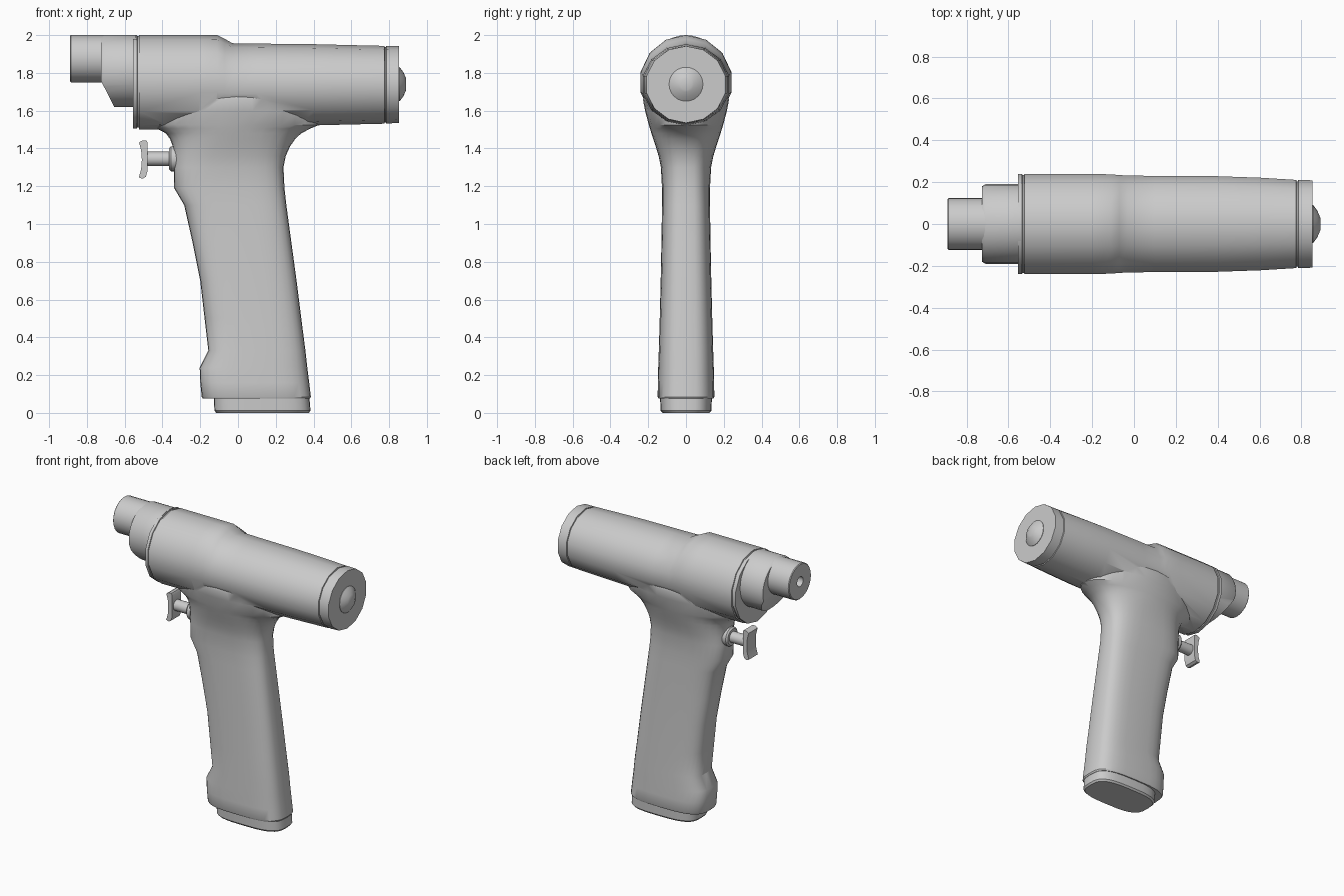
import bpy, bmesh
from math import sin, cos, pi
from mathutils import Vector

if "Cube" in bpy.data.objects:
    bpy.data.objects.remove(bpy.data.objects["Cube"])


def finish(name, bm, angle=32):
    bmesh.ops.recalc_face_normals(bm, faces=bm.faces)
    mesh = bpy.data.meshes.new(name)
    bm.to_mesh(mesh)
    bm.free()
    ob = bpy.data.objects.new(name, mesh)
    bpy.context.collection.objects.link(ob)
    smooth(ob, angle)
    return ob


def smooth(ob, angle=32):
    bpy.ops.object.select_all(action='DESELECT')
    ob.select_set(True)
    bpy.context.view_layer.objects.active = ob
    bpy.ops.object.shade_smooth_by_angle(angle=angle * pi / 180)


def loft(rings):
    """Skin a list of equal-length point rings and cap both ends."""
    bm = bmesh.new()
    vs = [[bm.verts.new(p) for p in ring] for ring in rings]
    n = len(vs[0])
    for a, b in zip(vs, vs[1:]):
        for i in range(n):
            j = (i + 1) % n
            bm.faces.new((a[i], a[j], b[j], b[i]))
    bm.faces.new(vs[0])
    bm.faces.new(vs[-1])
    return bm


def ring_x(x, z, ry, rz, n):
    """Ellipse across the x axis, first vertex at the top."""
    return [(x, ry * sin(2 * pi * i / n), z + rz * cos(2 * pi * i / n)) for i in range(n)]


def lathe(profile, z, n=24):
    return loft([ring_x(x, z, r, r, n) for x, r in profile])


def ring_z(z, x0, x1, hw, e, n=32):
    """Superellipse section of the grip between x0 and x1."""
    def power(v):
        return (1 if v >= 0 else -1) * abs(v) ** (2 / e)
    c, r = (x0 + x1) / 2, (x1 - x0) / 2
    return [(c + r * power(cos(2 * pi * i / n)), hw * power(sin(2 * pi * i / n)), z)
            for i in range(n)]


# Barrel housing: x, top z, bottom z, half width, with two thin seam grooves
barrel = [(-.555, 2.0, 1.505, .245), (-.535, 2.0, 1.505, .245),
          (-.533, 1.994, 1.511, .239), (-.525, 1.994, 1.511, .239),
          (-.523, 2.0, 1.5, .246), (-.2, 2.0, 1.502, .246), (-.11, 2.0, 1.505, .243),
          (-.07, 1.98, 1.51, .24), (-.03, 1.957, 1.517, .237), (.1, 1.955, 1.52, .236),
          (.4, 1.952, 1.522, .234), (.6, 1.947, 1.527, .227), (.775, 1.943, 1.531, .216),
          (.777, 1.936, 1.537, .209), (.783, 1.936, 1.537, .209),
          (.785, 1.943, 1.532, .216), (.853, 1.942, 1.535, .214)]
body = finish("body", loft([ring_x(x, (t + b) / 2, w, (t - b) / 2, 14)
                            for x, t, b, w in barrel]))

# Grip: z, front x, back x, half width, squareness; flares up into the barrel
grip_rows = [(.075, -.185, .38, .145, 3.2), (.085, -.192, .386, .15, 3.2),
             (.16, -.2, .377, .149, 3.2), (.24, -.203, .367, .147, 3.2),
             (.33, -.157, .357, .144, 3.2), (.5, -.177, .335, .139, 3.2),
             (.7, -.2, .31, .134, 3.2), (.9, -.24, .283, .13, 3.2),
             (1.1, -.285, .256, .127, 3.2), (1.19, -.338, .246, .127, 3.1),
             (1.3, -.34, .241, .133, 2.9), (1.36, -.341, .253, .145, 2.7),
             (1.41, -.345, .275, .16, 2.5), (1.45, -.36, .303, .173, 2.3),
             (1.48, -.382, .335, .183, 2.15), (1.505, -.43, .383, .191, 2),
             (1.525, -.46, .43, .197, 2), (1.6, -.46, .44, .217, 2),
             (1.66, -.43, .41, .228, 2), (1.7, -.4, .38, .215, 2)]
grip = finish("grip", loft([ring_z(*r) for r in grip_rows]))

# Join grip and barrel into one shell
mod = body.modifiers.new("join_grip", 'BOOLEAN')
mod.operation = 'UNION'
mod.solver = 'EXACT'
mod.object = grip
bpy.context.view_layer.objects.active = body
bpy.ops.object.modifier_apply(modifier=mod.name)
bpy.data.objects.remove(grip)
smooth(body, 32)

# Base plug under the grip
finish("base_plug", loft([ring_z(0, -.115, .375, .125, 3.2), ring_z(.012, -.125, .384, .135, 3.2),
                          ring_z(.08, -.128, .378, .137, 3.2)]))

# Rear button
finish("rear_button", lathe([(.84, .09), (.856, .09), (.875, .065), (.885, .042), (.89, .03)],
                            1.74), 40)

# Nose tube with a bore
finish("nose_tube", lathe([(-.55, .125), (-.885, .125), (-.89, .12), (-.89, .034),
                           (-.80, .034)], 1.875))

# Nose collar, with its lower front edge cut away at a slant
bm = lathe([(-.54, .19), (-.71, .19), (-.726, .18)], 1.81, 32)
a, b = Vector((-.724, 0, 1.755)), Vector((-.655, 0, 1.62))
cut = bmesh.ops.bisect_plane(bm, geom=bm.verts[:] + bm.edges[:] + bm.faces[:], plane_co=a,
                             plane_no=Vector((b.z - a.z, 0, a.x - b.x)), clear_outer=True)
bmesh.ops.holes_fill(bm, edges=[e for e in bm.edges if e.is_boundary])
finish("nose_collar", bm)

# Trigger: collar, stem and curved finger plate
finish("trigger_collar", lathe([(-.32, .066), (-.355, .066), (-.365, .056)], 1.345))
finish("trigger_stem", lathe([(-.34, .038), (-.49, .038)], 1.345))
plate = [(-.524, 1.432), (-.505, 1.443), (-.485, 1.443), (-.478, 1.43), (-.478, 1.285),
         (-.488, 1.25), (-.505, 1.24), (-.525, 1.246), (-.513, 1.29), (-.509, 1.34),
         (-.513, 1.39)]
finish("trigger_plate", loft([[(x, y, z) for x, z in plate] for y in (-.05, .05)]))
